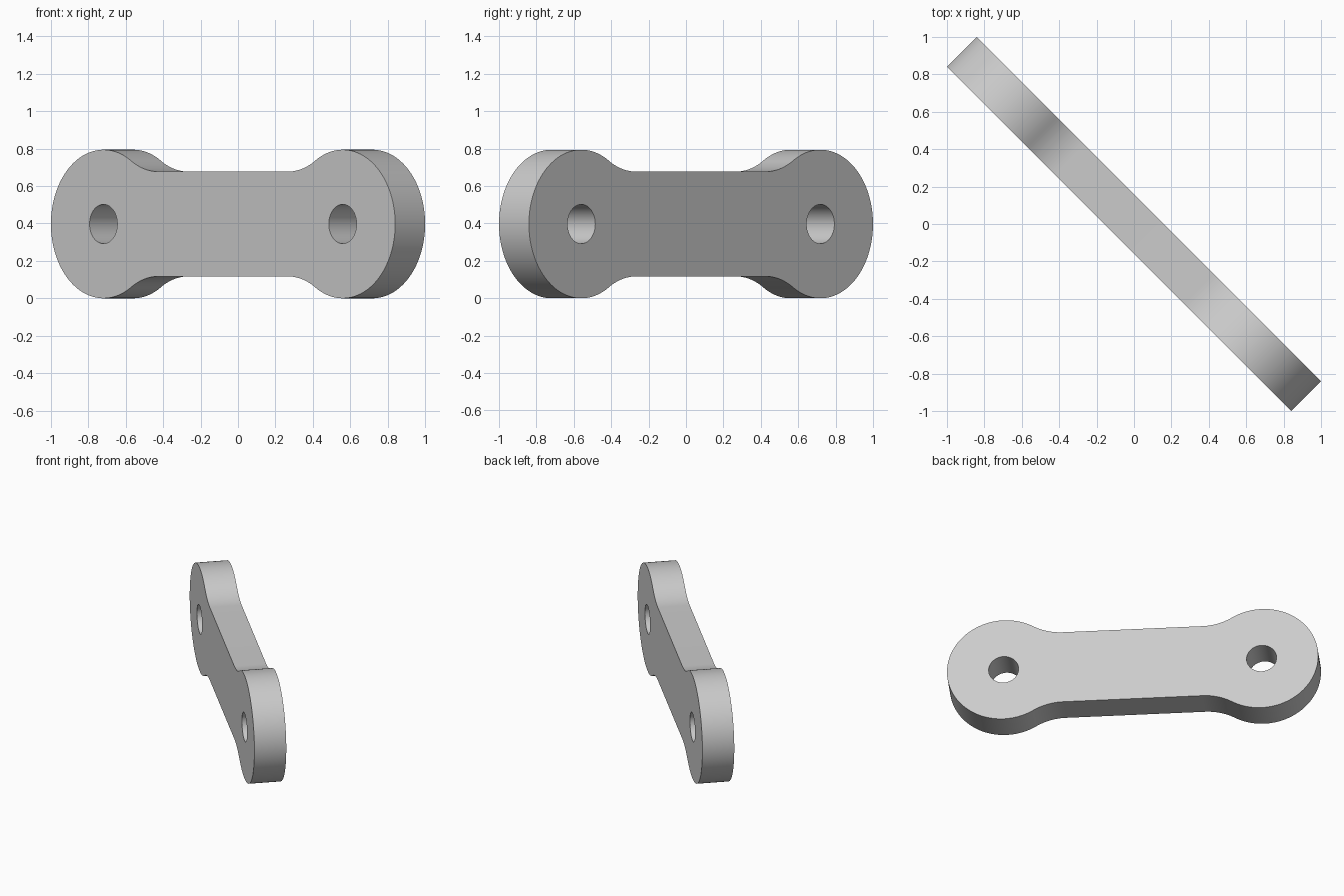
import bpy, bmesh
from math import sin, cos, pi, sqrt, asin
from mathutils import Matrix

cube = bpy.data.objects.get("Cube")
if cube:
    bpy.data.objects.remove(cube)

EYE_R = 0.397        # radius of the round ends and of the fillets
HOLE_R = 0.105
WAIST = 0.28         # half height of the straight middle
REACH = 0.904        # distance from the middle to each hole
THICK = 0.226


def arc(cx, cy, r, a0, a1, n):
    return [(cx + r * cos(a0 + (a1 - a0) * i / n),
             cy + r * sin(a0 + (a1 - a0) * i / n)) for i in range(n + 1)]


# Quarter outline: fillet out of the waist, then around the round end
fillet_y = WAIST + EYE_R
fillet_x = REACH - sqrt((2 * EYE_R) ** 2 - fillet_y ** 2)
turn = asin(fillet_y / (2 * EYE_R))
fillet = arc(fillet_x, fillet_y, EYE_R, -pi / 2, -turn, 12)
quarter = fillet + arc(REACH, 0, EYE_R, pi - turn, 0, 40)[1:]

# Mirror the quarter to a closed outline
half = quarter + [(x, -y) for x, y in reversed(quarter[:-1])]
outline = half + [(-x, -y) for x, y in half]
holes = [arc(s * REACH, 0, HOLE_R, 0, 2 * pi, 48)[:-1] for s in (-1, 1)]

# Filled flat curve with two holes, extruded to the plate thickness
curve = bpy.data.curves.new("link_profile", "CURVE")
curve.dimensions = "2D"
curve.fill_mode = "BOTH"
curve.extrude = THICK / 2
for loop in [outline] + holes:
    spline = curve.splines.new("POLY")
    spline.points.add(len(loop) - 1)
    for point, (x, y) in zip(spline.points, loop):
        point.co = (x, y, 0, 1)
    spline.use_cyclic_u = True
link = bpy.data.objects.new("link_plate", curve)
bpy.context.collection.objects.link(link)
bpy.ops.object.select_all(action="DESELECT")
link.select_set(True)
bpy.context.view_layer.objects.active = link
bpy.ops.object.convert(target="MESH")
link = bpy.context.object

# Weld the caps, stand the plate up and turn it diagonally
bm = bmesh.new()
bm.from_mesh(link.data)
bmesh.ops.remove_doubles(bm, verts=bm.verts, dist=0.0001)
bmesh.ops.recalc_face_normals(bm, faces=bm.faces)
bm.transform(Matrix.Translation((0, 0, EYE_R))
             @ Matrix.Rotation(-pi / 4, 4, "Z")
             @ Matrix.Rotation(pi / 2, 4, "X"))
bm.to_mesh(link.data)
bm.free()
bpy.ops.object.shade_smooth_by_angle(angle=pi / 6)

# Plain grey
grey = bpy.data.materials.new("light_grey")
grey.use_nodes = True
colour = (0.6, 0.6, 0.6, 1)
grey.diffuse_color = colour
grey.node_tree.nodes["Principled BSDF"].inputs["Base Color"].default_value = colour
link.data.materials.clear()
link.data.materials.append(grey)
